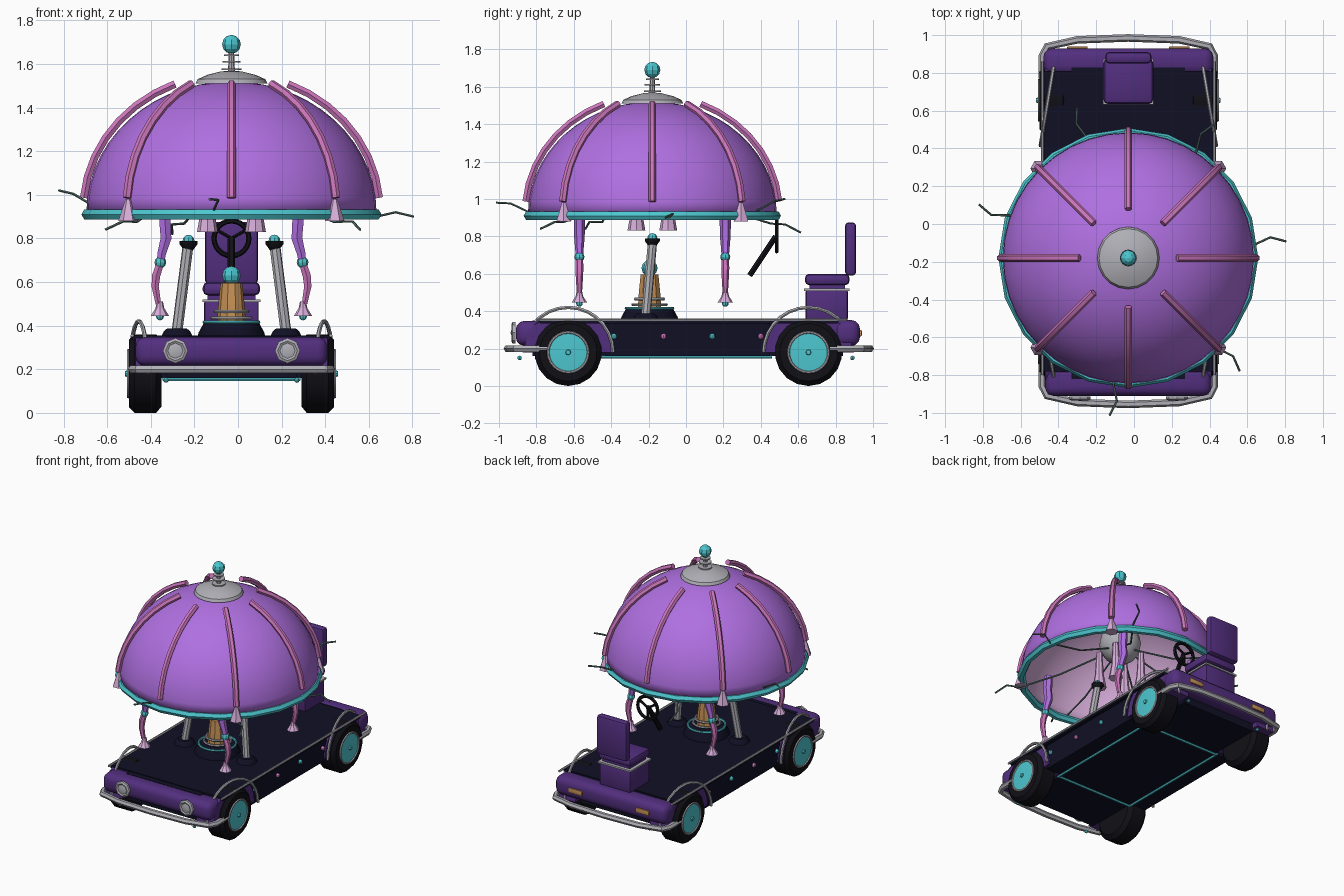
import bpy, bmesh, math
from mathutils import Vector, Matrix

if "Cube" in bpy.data.objects:
    bpy.data.objects.remove(bpy.data.objects["Cube"])

CX, CY = -0.03, -0.18          # vehicle centre line, canopy centre


def mat(name, r, g, b):
    m = bpy.data.materials.new(name)
    m.diffuse_color = (r, g, b, 1)
    m.use_nodes = True
    m.node_tree.nodes["Principled BSDF"].inputs["Base Color"].default_value = m.diffuse_color
    return m


VIOLET = mat("violet", .43, .16, .75)
PURPLE = mat("dark purple", .085, .028, .21)
NAVY = mat("navy black", .005, .005, .018)
BLACK = mat("rubber black", .005, .005, .008)
TEAL = mat("teal", .075, .57, .63)
PINK = mat("pink", .6, .18, .5)
PALE = mat("pale pink", .68, .42, .7)
SILVER = mat("silver", .43, .43, .47)
GOLD = mat("gold", .55, .28, .09)
MOSS = mat("grey green", .11, .19, .17)


def finish(ob, m, smooth=True):
    ob.data.materials.append(m)
    bpy.ops.object.select_all(action='DESELECT')
    ob.select_set(True)
    bpy.context.view_layer.objects.active = ob
    if smooth:
        bpy.ops.object.shade_smooth_by_angle(angle=math.radians(35))
    return ob


def from_bm(name, bm, m, smooth=True):
    bmesh.ops.recalc_face_normals(bm, faces=bm.faces)
    me = bpy.data.meshes.new(name)
    bm.to_mesh(me)
    bm.free()
    ob = bpy.data.objects.new(name, me)
    bpy.context.collection.objects.link(ob)
    return finish(ob, m, smooth)


def lathe(name, prof, m, loc=(0, 0, 0), axis=(0, 0, 1), seg=16, smooth=True):
    """Spin (radius, height) points about an axis placed at loc."""
    bm = bmesh.new()
    vs = [bm.verts.new((r, 0, z)) for r, z in prof]
    es = [bm.edges.new(p) for p in zip(vs, vs[1:])]
    bmesh.ops.spin(bm, geom=vs + es, cent=(0, 0, 0), axis=(0, 0, 1),
                   angle=2 * math.pi, steps=seg)
    bmesh.ops.remove_doubles(bm, verts=bm.verts, dist=1e-4)
    rot = Vector((0, 0, 1)).rotation_difference(Vector(axis)).to_matrix().to_4x4()
    bm.transform(Matrix.Translation(loc) @ rot)
    return from_bm(name, bm, m, smooth)


def ball(name, loc, r, m, seg=8):
    prof = [(r * math.sin(math.pi * i / 6), -r * math.cos(math.pi * i / 6)) for i in range(7)]
    return lathe(name, prof, m, loc, seg=seg, smooth=False)


def ring(name, loc, R, r, m, axis=(0, 0, 1), seg=24, flat=1.0):
    prof = [(R + r * math.cos(a * math.pi / 3), flat * r * math.sin(a * math.pi / 3)) for a in range(7)]
    return lathe(name, prof, m, loc, axis, seg)


def box(name, x, y, z, m, bevel=0.0, seg=2):
    bm = bmesh.new()
    bmesh.ops.create_cube(bm, size=1)
    for v in bm.verts:
        v.co = [lo + (c + .5) * (hi - lo) for c, (lo, hi) in zip(v.co, (x, y, z))]
    if bevel:
        bmesh.ops.bevel(bm, geom=bm.edges[:], offset=bevel, segments=seg, affect='EDGES', profile=.5)
    return from_bm(name, bm, m)


def tube(name, pts, r, m, radii=None, cyclic=False, res=1):
    cu = bpy.data.curves.new(name, 'CURVE')
    cu.dimensions, cu.bevel_depth, cu.bevel_resolution, cu.use_fill_caps = '3D', r, res, True
    sp = cu.splines.new('POLY')
    sp.points.add(len(pts) - 1)
    for i, p in enumerate(pts):
        sp.points[i].co = (*p, 1)
        sp.points[i].radius = radii[i] if radii else 1
    sp.use_cyclic_u = cyclic
    ob = bpy.data.objects.new(name, cu)
    bpy.context.collection.objects.link(ob)
    bpy.ops.object.select_all(action='DESELECT')
    ob.select_set(True)
    bpy.context.view_layer.objects.active = ob
    bpy.ops.object.convert(target='MESH')
    return finish(bpy.context.object, m)


def polar(a, r, z):
    return (r * math.cos(a), CY + r * math.sin(a), z)


# Canopy shell with pale lining, rim, cap and finial
dome = [(.665 * math.cos(t), .92 + .6 * math.sin(t)) for t in [i * math.pi / 28 for i in range(14)]]
shell = lathe("canopy_shell", dome + [(0, 1.52)], VIOLET, (0, CY, 0), seg=40)
shell.data.materials.append(PALE)
sol = shell.modifiers.new("lining", 'SOLIDIFY')
sol.thickness, sol.offset, sol.material_offset = .012, -1, 1
ring("canopy_rim", (0, CY, .91), .662, .026, TEAL, seg=20)
lathe("canopy_cap", [(0, 1.51), (.165, 1.51), (.155, 1.53), (.11, 1.55), (.05, 1.565), (0, 1.57)],
      SILVER, (0, CY, 0), seg=20)
lathe("finial_stem", [(.016, 1.56), (.012, 1.66)], SILVER, (0, CY, 0), seg=8)
for z, r in ((1.575, .045), (1.61, .042), (1.64, .035)):
    lathe("finial_disc", [(0, z - .004), (r, z - .004), (r, z + .004), (0, z + .004)], SILVER, (0, CY, 0))
ball("finial_ball", (0, CY, 1.69), .043, TEAL)
lathe("canopy_hub", [(.14 * math.sin(i * math.pi / 8), 1.17 - .14 * math.cos(i * math.pi / 8))
                     for i in range(9)], SILVER, (0, CY, 0))

# Canopy ribs, rim cones and trailing wires
for k in range(8):
    a = k * math.pi / 4
    tube("canopy_rib", [polar(a, .68 * math.cos(t), .93 + .625 * math.sin(t))
                        for t in [.09 + i * (1.18 - .09) / 7 for i in range(8)]], .02, PINK)
    if k % 2:
        lathe("rim_cone", [(0, .88), (.045, .88), (.012, .98), (0, .98)], PALE, polar(a, .67, 0), seg=6, smooth=False)
for k in range(7):
    a = math.radians(6 + k * 360 / 7)
    up = (.0, .1, -.08, .12, -.06, .08, -.06)[k]
    r = .68 if k == 4 else .84
    tube("trailing_wire", [polar(a, .1, 1.1), polar(a + .05, .4, .95), polar(a, r - .17, .9 + up * .4),
                           polar(a + .04, r - .08, .92 + up * .7), polar(a, r, .9 + up)], .006, MOSS)

# Hanging arms under the canopy
for sx in (-1, 1):
    for sy in (-1, 1):
        y = CY + sy * .39
        tube("arm_upper", [(sx * x, y, z) for x, z in ((.3, .98), (.305, .88), (.3, .8), (.32, .73), (.325, .69))],
             .03, VIOLET, [1, 1, .95, .75, .65])
        tube("arm_lower", [(sx * x, y, z) for x, z in ((.325, .69), (.345, .63), (.35, .58), (.335, .5))],
             .024, PINK, [.8, .9, .8, .6])
        ball("arm_bead", (sx * .326, y, .69), .027, TEAL)
        lathe("arm_flare", [(.014, .51), (.02, .48), (.042, .445), (0, .45)], PALE, (sx * .328, y, 0), seg=8, smooth=False)
        ball("arm_tip", (sx * .328, y, .442), .018, TEAL)
        lathe("inner_arm", [(.02, 1.1), (.03, .93), (.048, .83), (0, .84)], PALE, (sx * .11, CY + sy * .085, 0), seg=8)

# Chassis, deck and purple end panels
box("chassis", (-.43, .43), (-.43, .45), (.16, .35), NAVY)
box("chassis_core", (-.3, .3), (-.82, .84), (.16, .35), NAVY)
box("deck", (-.455, .455), (-.78, .81), (.335, .355), NAVY)
box("front_panel", (-.44, .44), (-.91, -.76), (.215, .348), PURPLE, .045, 3)
box("rear_panel", (-.45, .45), (.79, .93), (.215, .352), PURPLE, .045, 3)
for y in (-.45, .45):
    tube("under_trim_cross", [(-.31, y, .155), (.31, y, .155)], .009, TEAL)

for s in (-1, 1):
    tube("under_trim", [(s * .31, -.46, .155), (s * .31, .46, .155)], .009, TEAL)
    tube("deck_trim", [(s * .455, -.8, .355), (s * .455, .86, .355)], .008, SILVER)
    for i, y in enumerate((-.385, -.12, .14, .4)):
        ball("side_stud", (s * .435, y, .265), .016, PINK if i % 2 else TEAL)
    # Wheels, fenders and arch rails
    for y, e in ((-.63, -1), (.655, 1)):
        ax = (s, 0, 0)
        lathe("tire", [(0, -.075), (.15, -.075), (.18, -.05), (.18, .05), (.155, .075), (.11, .075), (0, .06)],
              BLACK, (s * .395, y, .18), ax, seg=18)
        lathe("wheel_disc", [(.105, .06), (.105, .078), (.02, .083), (0, .083)], TEAL, (s * .395, y, .18), ax, seg=18)
        ring("wheel_ring", (s * .473, y, .18), .107, .007, SILVER, ax)
        lathe("wheel_cap", [(.016, .08), (.012, .093), (0, .093)], TEAL, (s * .395, y, .18), ax, seg=8)
        bm = bmesh.new()
        arc = [math.pi * i / 14 for i in range(15)]
        f = bm.faces.new([bm.verts.new((s * .3, y + .235 * math.cos(t), min(.18 + .235 * math.sin(t), .345)))
                          for t in arc])
        ext = bmesh.ops.extrude_face_region(bm, geom=[f])
        bmesh.ops.translate(bm, vec=(s * .14, 0, 0), verts=[v for v in ext['geom'] if isinstance(v, bmesh.types.BMVert)])
        from_bm("fender", bm, PURPLE)
        tube("arch_rail", [(s * (.425 - .04 * e * math.cos(t)), y + .24 * math.cos(t), .18 + .24 * math.sin(t))
                           for t in arc], .01, SILVER)
        ball("corner_stud", (s * .3, e * .89, .15), .012, TEAL)
    # Lights
    lathe("headlight", [(.058, 0), (.058, .015), (.045, .022), (.035, .016), (0, .026)], SILVER,
          (s * .257, -.912, .285), (0, -1, 0), seg=8)
    box("tail_light", (s * .27 - .055, s * .27 + .055), (.925, .94), (.265, .3), GOLD, .006)
    # Levers beside the central post
    lathe("lever_boot", [(0, .35), (.072, .35), (.06, .375), (.045, .387), (0, .387)], NAVY, (s * .25, -.215, 0))
    tube("lever", [(s * .25, -.215, .37), (s * .2, CY, .76)], .025, SILVER, res=2)
    lathe("lever_cup", [(0, .745), (.02, .745), (.042, .775), (.042, .788), (0, .79)], BLACK, (s * .197, CY, 0), seg=10)
    ball("lever_knob", (s * .197, CY, .79), .027, TEAL)

# Bumpers
for e, y0 in ((-1, 0), (1, .03)):
    tube("bumper", [(x, e * y + y0, .2) for x, y in
                    ((-.455, .74), (-.455, .86), (-.43, .91), (-.27, .945), (0, .955),
                     (.27, .945), (.43, .91), (.455, .86), (.455, .74))], .02, SILVER)

# Central post
P = (0, -.195, 0)
lathe("post_base", [(0, .35), (.155, .35), (.15, .37), (.125, .415), (0, .415)], NAVY, P, seg=20)
ring("post_glow_ring", (0, -.195, .416), .125, .008, TEAL)
for z, r in ((.435, .09), (.465, .075)):
    ring("post_collar", (0, -.195, z), r, .008, SILVER)
lathe("post_column", [(0, .41), (.066, .41), (.06, .5), (.05, .595), (0, .6)], GOLD, P, seg=10, smooth=False)
ball("post_orb", (0, -.195, .63), .043, TEAL)

# Seat
box("seat_pedestal", (-.125, .125), (.64, .865), (.35, .515), PURPLE, .01)
box("seat_trim", (-.133, .133), (.632, .873), (.508, .52), SILVER)
box("seat_neck", (-.11, .11), (.66, .85), (.515, .545), PURPLE)
box("seat_cushion", (-.132, .132), (.635, .875), (.538, .6), PURPLE, .025)
box("seat_back", (-.122, .122), (.85, .91), (.59, .875), PURPLE, .02)

# Steering wheel and column
ring("steering_wheel", (0, .485, .8), .08, .012, BLACK, (0, 1, 0))
for a in (90, 210, 330):
    t = math.radians(a + 180)
    tube("steering_spoke", [(0, .485, .8), (.08 * math.cos(t), .485, .8 + .08 * math.sin(t))], .009, BLACK)
tube("steering_column", [(0, .48, .8), (0, .34, .59)], .017, BLACK)

# Shift everything onto the vehicle centre line
for ob in bpy.context.scene.objects:
    ob.location.x += CX
